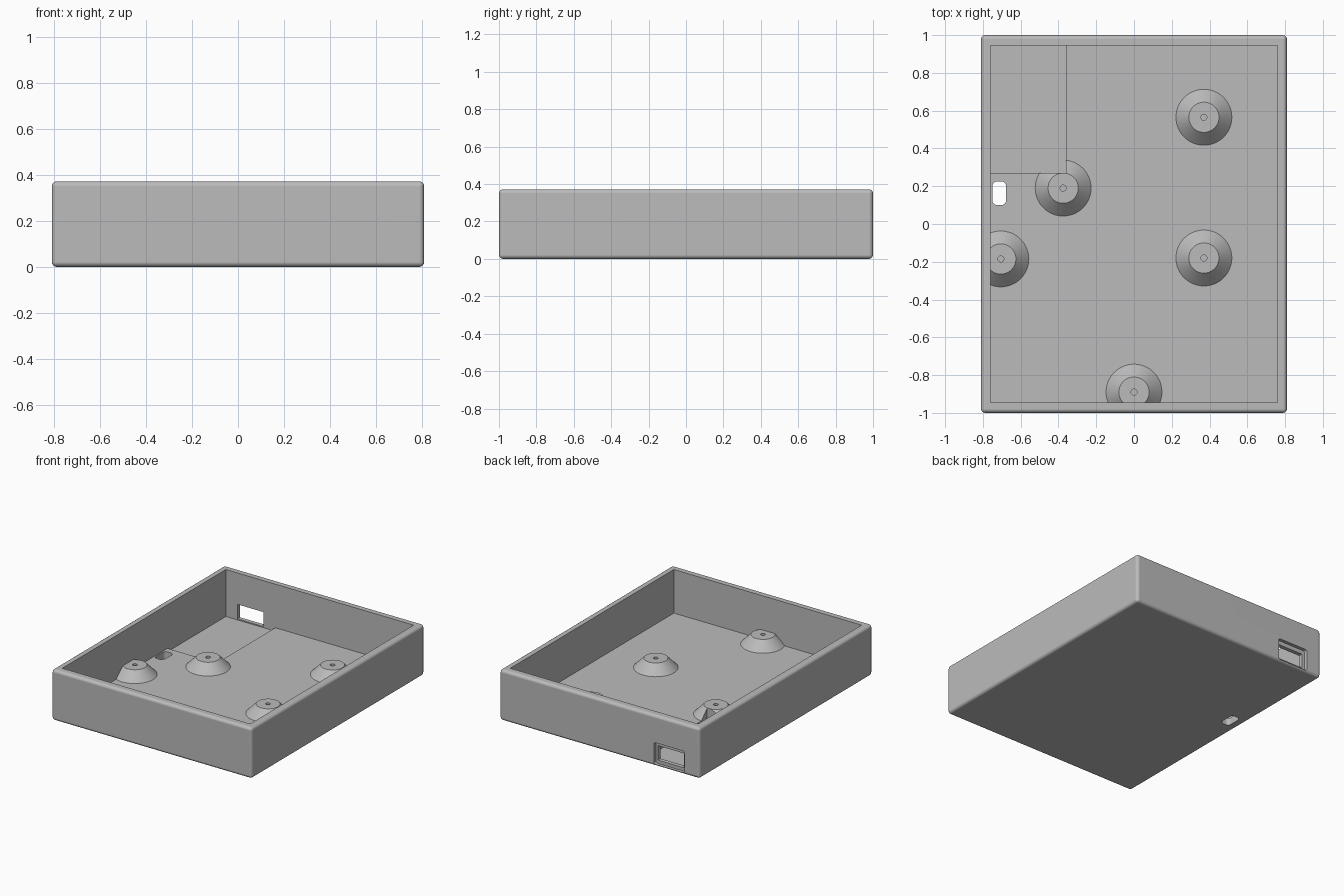
import bpy, math

if "Cube" in bpy.data.objects:
    bpy.data.objects.remove(bpy.data.objects["Cube"])

grey = bpy.data.materials.new("light_grey")
grey.diffuse_color = (0.5, 0.5, 0.5, 1)
grey.use_nodes = True
grey.node_tree.nodes["Principled BSDF"].inputs["Base Color"].default_value = grey.diffuse_color


def activate(ob):
    bpy.ops.object.select_all(action='DESELECT')
    ob.select_set(True)
    bpy.context.view_layer.objects.active = ob


def apply_mod(ob, kind, **settings):
    activate(ob)
    mod = ob.modifiers.new(kind, kind)
    for key, value in settings.items():
        setattr(mod, key, value)
    bpy.ops.object.modifier_apply(modifier=mod.name)


def box(name, x0, x1, y0, y1, z0, z1):
    bpy.ops.mesh.primitive_cube_add(size=1, location=((x0 + x1) / 2, (y0 + y1) / 2, (z0 + z1) / 2))
    ob = bpy.context.object
    ob.name = name
    ob.scale = (x1 - x0, y1 - y0, z1 - z0)
    bpy.ops.object.transform_apply(location=True, rotation=True, scale=True)
    return ob


def combine(target, tool, operation):
    apply_mod(target, 'BOOLEAN', operation=operation, object=tool, solver='EXACT')
    bpy.data.objects.remove(tool, do_unlink=True)


def round_edges(ob, axis, radius):
    """Round only the edges that run along one axis."""
    weights = ob.data.attributes.new("bevel_weight_edge", 'FLOAT', 'EDGE')
    for e in ob.data.edges:
        a, b = (ob.data.vertices[i].co for i in e.vertices)
        weights.data[e.index].value = 1.0 if abs((b - a).normalized()[axis]) > 0.9 else 0.0
    apply_mod(ob, 'BEVEL', width=radius, segments=5, limit_method='WEIGHT')


W, D, H, FLOOR = 0.81, 1.0, 0.372, 0.053
IX, IY = 0.76, 0.945

# Rounded outer block, hollowed into an open tray
tray = box("enclosure_tray", -W, W, -D, D, 0, H)
apply_mod(tray, 'BEVEL', width=0.022, segments=4, limit_method='ANGLE')
combine(tray, box("cavity", -IX, IX, -IY, IY, FLOOR, 1), 'DIFFERENCE')

# Conical standoffs, trimmed where they run into the walls
centres = [(0.37, 0.565), (-0.375, 0.19), (0.37, -0.18), (-0.705, -0.185), (0, -0.89)]
BASE_R, TOP_R, TOP_Z, SINK = 0.148, 0.08, 0.122, 0.012
slope = (BASE_R - TOP_R) / (TOP_Z - FLOOR)
for x, y in centres:
    low = FLOOR - SINK
    bpy.ops.mesh.primitive_cone_add(vertices=64, radius1=BASE_R + slope * SINK, radius2=TOP_R,
                                    depth=TOP_Z - low, location=(x, y, (TOP_Z + low) / 2))
    standoff = bpy.context.object
    combine(standoff, box("trim", -0.785, 0.785, -0.972, 0.972, 0, 1), 'INTERSECT')
    combine(tray, standoff, 'UNION')

# Screw pilot holes
for x, y in centres:
    bpy.ops.mesh.primitive_cylinder_add(vertices=24, radius=0.016, depth=0.1, location=(x, y, 0.11))
    combine(tray, bpy.context.object, 'DIFFERENCE')

# Shallow corner pocket in the floor
combine(tray, box("pocket", -IX, -0.36, 0.27, IY, 0.028, 0.3), 'DIFFERENCE')

# Rounded slot through the floor
slot = box("slot", -0.75, -0.677, 0.1, 0.225, -0.1, 0.2)
round_edges(slot, 2, 0.025)
combine(tray, slot, 'DIFFERENCE')

# Connector opening through the back wall, with a recessed surround outside
surround = box("surround", -0.69, -0.44, 0.975, 1.1, 0.012, 0.172)
round_edges(surround, 1, 0.015)
combine(tray, surround, 'DIFFERENCE')
combine(tray, box("opening", -0.665, -0.455, 0.9, 1.1, 0.036, 0.142), 'DIFFERENCE')

# Finish
tray.data.materials.clear()
tray.data.materials.append(grey)
for p in tray.data.polygons:
    p.material_index = 0
activate(tray)
bpy.ops.object.shade_smooth_by_angle(angle=math.radians(30))
normals = tray.modifiers.new("normals", 'WEIGHTED_NORMAL')
normals.keep_sharp = True
